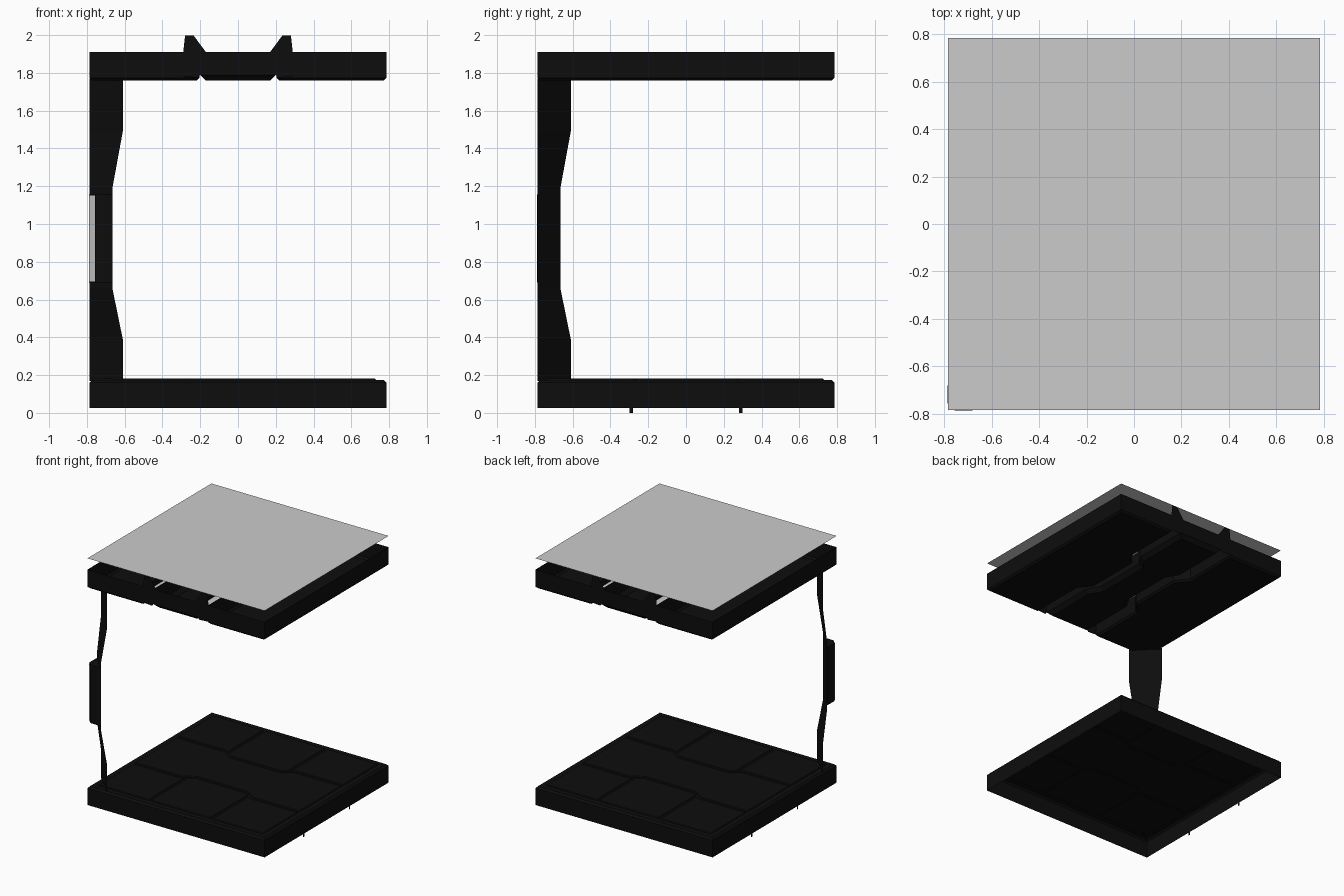
import bpy
import bmesh
from mathutils import Vector

if "Cube" in bpy.data.objects:
    bpy.data.objects.remove(bpy.data.objects["Cube"])

H = 0.785  # half width of the module

dark = bpy.data.materials.new("dark_metal")
dark.diffuse_color = (0.004, 0.004, 0.004, 1)
dark.use_nodes = True
dark.node_tree.nodes["Principled BSDF"].inputs["Base Color"].default_value = dark.diffuse_color


def finish(name, bm, mat=dark, fix=True):
    if fix:
        bmesh.ops.recalc_face_normals(bm, faces=bm.faces)
    me = bpy.data.meshes.new(name)
    bm.to_mesh(me)
    bm.free()
    ob = bpy.data.objects.new(name, me)
    bpy.context.collection.objects.link(ob)
    if mat:
        me.materials.append(mat)
    return ob


def face(name, pts, mat=dark):
    bm = bmesh.new()
    bm.faces.new([bm.verts.new(p) for p in pts])
    return finish(name, bm, mat, False)


def inset(pts, d):
    """Mitred inward offset of a counter-clockwise outline."""
    out = []
    n = len(pts)
    for i in range(n):
        a, b, c = (Vector(pts[(i + k) % n]) for k in (-1, 0, 1))
        e, f = (b - a).normalized(), (c - b).normalized()
        m = Vector((-e.y, e.x)) + Vector((-f.y, f.x))
        out.append(b + m * (2 * d / m.length_squared))
    return out


def tray(name, outline, z_open, z_panel, bevel):
    """Hollow panel: walls, chamfer and one closed side."""
    area = sum(a[0] * b[1] - b[0] * a[1]
               for a, b in zip(outline, outline[1:] + outline[:1]))
    if area < 0:
        outline = outline[::-1]
    step = bevel if z_panel > z_open else -bevel
    bm = bmesh.new()
    rings = []
    for ring, z in ((outline, z_open), (outline, z_panel - step),
                    (inset(outline, bevel), z_panel)):
        rings.append([bm.verts.new((p[0], p[1], z)) for p in ring])
    n = len(outline)
    for lo, hi in zip(rings, rings[1:]):
        for i in range(n):
            j = (i + 1) % n
            bm.faces.new((lo[i], lo[j], hi[j], hi[i]))
    bm.faces.new(rings[-1])
    # orient outward from the closed side
    bmesh.ops.recalc_face_normals(bm, faces=bm.faces)
    bm.normal_update()
    bm.faces.ensure_lookup_table()
    if bm.faces[-1].normal.z * step < 0:
        bmesh.ops.reverse_faces(bm, faces=bm.faces)
    return finish(name, bm, dark, False)


def seam(end, mid, reach=H):
    """Seam line with a step towards the middle: (along, across) points."""
    return [(-reach, end), (-0.32, end), (-0.22, mid),
            (0.22, mid), (0.32, end), (reach, end)]


# floor tray, open underneath
tray("floor_tray", [(-H, -H), (H, -H), (H, H), (-H, H)], 0.025, 0.174, 0.014)

# raised floor plates separated by stepped seams
R = 0.73
upper = seam(0.265, 0.205, R)
tray("floor_plate_middle", upper + [(x, -y) for x, y in reversed(upper)],
     0.172, 0.181, 0.006)
for s, side in ((1, "back"), (-1, "front")):
    parts = (
        [(-R, .285), (-.315, .285), (-.28, .265), (-.28, R), (-R, R)],
        [(-.265, .25), (-.22, .225), (.22, .225), (.265, .25), (.265, R), (-.265, R)],
        [(.28, .265), (.315, .285), (R, .285), (R, R), (.28, R)])
    for i, p in enumerate(parts):
        tray(f"floor_plate_{side}_{i}", [(x, s * y) for x, y in p],
             0.172, 0.181, 0.006)

# small seam tabs under the floor edges
for sx in (-1, 1):
    for sy in (-1, 1):
        x, y = sx * H, sy * 0.29
        face("floor_seam_tab", [(x, y - .009, 0), (x, y + .009, 0),
                                (x, y + .009, .03), (x, y - .009, .03)])

# ceiling middle panel, open on top
right = [(x, y) for y, x in seam(0.2, 0.14)]
tray("ceiling_panel_middle", right + [(-x, y) for x, y in reversed(right)],
     1.91, 1.76, 0.03)

for s, side in ((-1, "left"), (1, "right")):
    # ceiling outer panels
    edge = [(s * x, y) for y, x in seam(0.285, 0.205)]
    tray(f"ceiling_panel_{side}", edge + [(s * H, H), (s * H, -H)],
         1.91, 1.76, 0.014)
    # light strip following the ceiling channel
    a = [(s * x, y, 1.885) for y, x in seam(0.255, 0.19, 0.78)]
    b = [(s * x, y, 1.885) for y, x in seam(0.205, 0.145, 0.78)]
    bm = bmesh.new()
    va, vb = [[bm.verts.new(p) for p in l] for l in (a, b)]
    for i in range(5):
        bm.faces.new((va[i], va[i + 1], vb[i + 1], vb[i]))
    finish(f"light_strip_{side}", bm, None)
    # flat brackets carrying the top sheet
    prof = [(.29, 1.78), (.29, 1.91), (.28, 1.998), (.235, 1.998),
            (.17, 1.91), (.2, 1.79), (.21, 1.775)]
    for y in (-H - .002, H - .001):
        face(f"sheet_bracket_{side}", [(s * x, y, z) for x, z in prof])

# top sheet
face("top_sheet", [(-H, -H, 2), (H, -H, 2), (H, H, 2), (-H, H, 2)], None)

# corner post: flat web across the corner, narrower at mid height
bm = bmesh.new()
prev = None
for z, d in ((.17, .175), (.39, .175), (.66, .12), (1.19, .12),
             (1.49, .175), (1.77, .175)):
    cur = [bm.verts.new((-H + d, -H, z)), bm.verts.new((-H, -H + d, z))]
    if prev:
        bm.faces.new((prev[0], prev[1], cur[1], cur[0]))
    prev = cur
finish("corner_post", bm, dark, False)

# control box on the outside of the post
sec = [(-.788, -.755), (-.755, -.788), (-.705, -.788),
       (-.665, -.785), (-.785, -.665), (-.788, -.705)]
bm = bmesh.new()
base = bm.faces.new([bm.verts.new((x, y, 0.69)) for x, y in sec])
new = bmesh.ops.extrude_face_region(bm, geom=[base])
bmesh.ops.translate(bm, vec=(0, 0, 0.465),
                    verts=[v for v in new["geom"] if isinstance(v, bmesh.types.BMVert)])
finish("control_box", bm)
face("control_screen", [(-.790, -.757, .695), (-.757, -.790, .695),
                        (-.757, -.790, 1.15), (-.790, -.757, 1.15)], None)
